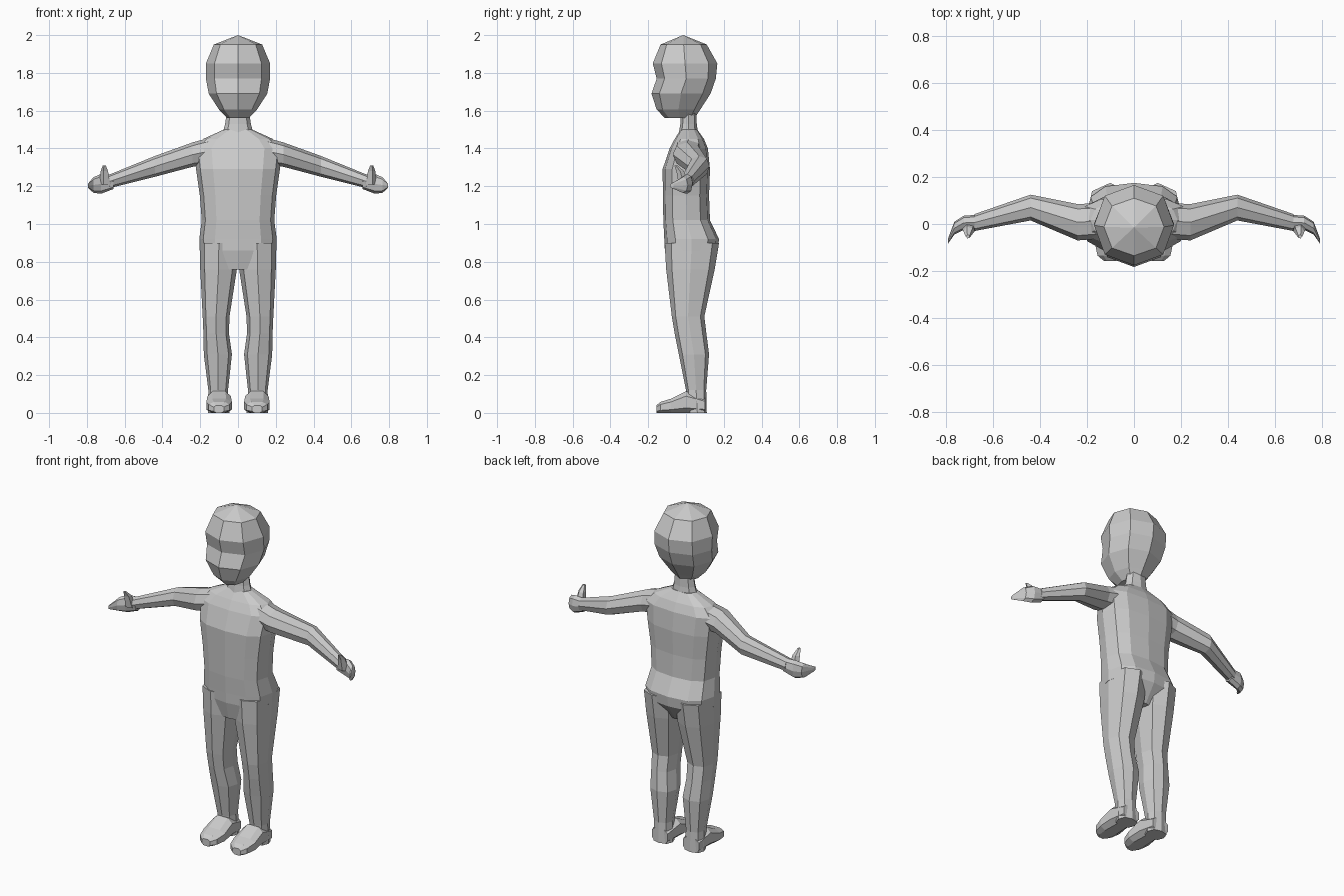
import bpy, bmesh, math
from mathutils import Vector

if "Cube" in bpy.data.objects:
    bpy.data.objects.remove(bpy.data.objects["Cube"])

grey = bpy.data.materials.new("light grey")
grey.diffuse_color = (0.6, 0.6, 0.6, 1)
grey.use_nodes = True
grey.node_tree.nodes["Principled BSDF"].inputs["Base Color"].default_value = grey.diffuse_color


def section(axis, at, u0, u1, v0, v1, n=8, p=1.0, rot=0.0):
    """Rounded n-sided cross-section filling a u/v box, square to the axis."""
    top = math.cos(rot) ** p
    pts = []
    for i in range(n):
        a = 2 * math.pi * i / n + rot
        c, s = math.cos(a), math.sin(a)
        u = (u0 + u1) / 2 + (u1 - u0) / 2 * math.copysign(abs(c) ** p, c) / top
        v = (v0 + v1) / 2 + (v1 - v0) / 2 * math.copysign(abs(s) ** p, s) / top
        pts.append({'x': (at, u, v), 'y': (u, at, v), 'z': (u, v, at)}[axis])
    return pts


def loft(name, axis, rows, n=8, p=1.0, rot=0.0, side=1, apex=None):
    """Skin a row of sections, closed at both ends; side=-1 mirrors in x."""
    bm = bmesh.new()
    rings = [[bm.verts.new((x * side, y, z)) for x, y, z in section(axis, *r, n, p, rot)]
             for r in rows]
    for a, b in zip(rings, rings[1:]):
        for i in range(n):
            j = (i + 1) % n
            bm.faces.new((a[i], a[j], b[j], b[i]))
    bm.faces.new(rings[0])
    if apex:
        tip = bm.verts.new(apex)
        for i in range(n):
            bm.faces.new((rings[-1][i], rings[-1][(i + 1) % n], tip))
    else:
        bm.faces.new(rings[-1])
    bmesh.ops.recalc_face_normals(bm, faces=bm.faces)
    me = bpy.data.meshes.new(name)
    bm.to_mesh(me)
    bm.free()
    me.materials.append(grey)
    ob = bpy.data.objects.new(name, me)
    bpy.context.collection.objects.link(ob)
    return ob


# head: z, half width, front, back
head = [(1.56, .055, -.11, .045), (1.605, .10, -.155, .075), (1.69, .155, -.183, .13),
        (1.77, .17, -.155, .158), (1.85, .17, -.176, .166), (1.95, .128, -.135, .11)]
loft("head", 'z', [(z, -w, w, f, b) for z, w, f, b in head], p=.9, apex=(0, -.015, 2.0))

# neck
neck = [(1.47, .085, -.04, .065), (1.53, .068, -.03, .057), (1.6, .058, -.025, .055)]
loft("neck", 'z', [(z, -w, w, f, b) for z, w, f, b in neck])

# torso with hips and sloping shoulders
torso = [(.76, .10, -.09, .10), (.86, .203, -.112, .168), (.92, .205, -.115, .175),
         (1.02, .192, -.12, .127), (1.15, .202, -.122, .122), (1.29, .222, -.124, .127),
         (1.40, .235, -.087, .116), (1.45, .185, -.06, .095), (1.50, .075, -.028, .06)]
loft("torso", 'z', [(z, -w, w, f, b) for z, w, f, b in torso], n=12, p=.75)

for side, label in ((1, "left"), (-1, "right")):
    # arm: x, then depth and height ranges
    loft(label + "_arm", 'x', [(.12, -.06, .09, 1.32, 1.465), (.24, -.07, .085, 1.303, 1.432),
                               (.44, .015, .125, 1.25, 1.36), (.68, -.03, .042, 1.19, 1.262)],
         p=.9, side=side)
    # hand tapering to the finger tips
    loft(label + "_hand", 'x', [(.66, -.025, .04, 1.185, 1.262), (.725, -.025, .035, 1.16, 1.265),
                                (.765, -.045, .01, 1.165, 1.248), (.793, -.085, -.065, 1.19, 1.215)],
         p=.9, side=side)
    # thumb
    loft(label + "_thumb", 'z', [(1.21, .67, .735, -.04, .02), (1.28, .684, .727, -.052, -.01),
                                 (1.31, .698, .716, -.062, -.045)], n=5, side=side)
    # leg: z, then width and depth ranges
    loft(label + "_leg", 'z', [(.90, 0, .203, -.113, .175), (.76, .006, .200, -.105, .152),
                               (.51, .045, .187, -.075, .097), (.42, .048, .183, -.06, .108),
                               (.31, .032, .181, -.038, .122), (.12, .053, .157, .0, .107),
                               (0, .045, .160, .01, .11)], p=.8, side=side)
    # foot, flat underneath
    loft(label + "_foot", 'y', [(.10, .05, .155, 0, .08), (0, .038, .162, 0, .115),
                                (-.08, .032, .167, 0, .075), (-.135, .045, .155, 0, .058),
                                (-.157, .075, .128, 0, .04)],
         p=.7, rot=math.pi / 8, side=side)
